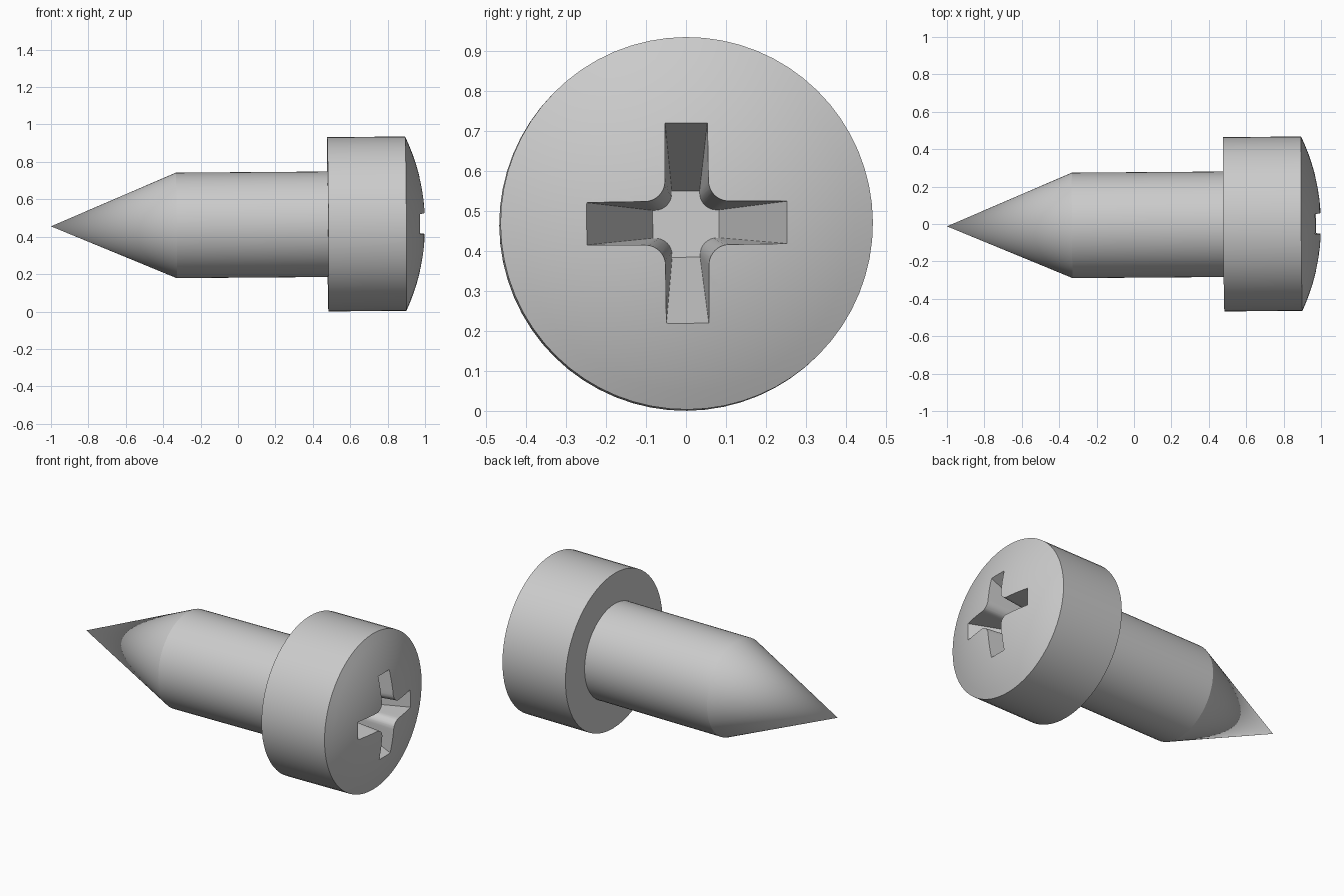
import bpy, bmesh
from math import sin, cos, pi, radians, sqrt
from mathutils import Matrix, Euler

cube = bpy.data.objects.get("Cube")
if cube:
    bpy.data.objects.remove(cube, do_unlink=True)

SEGMENTS = 64
# the whole screw leans very slightly and is rolled a touch about its axis
LEAN = (Matrix.Translation((0, -0.005, 0.463))
        @ Euler((0.007, -0.0075, 0.0075)).to_matrix().to_4x4())

steel = bpy.data.materials.new("grey_steel")
steel.use_nodes = True
colour = (0.6, 0.6, 0.6, 1)
steel.diffuse_color = colour
steel.node_tree.nodes["Principled BSDF"].inputs["Base Color"].default_value = colour


def make_object(name, bm):
    bmesh.ops.recalc_face_normals(bm, faces=bm.faces)
    mesh = bpy.data.meshes.new(name)
    bm.to_mesh(mesh)
    bm.free()
    mesh.materials.append(steel)
    obj = bpy.data.objects.new(name, mesh)
    bpy.context.collection.objects.link(obj)
    obj.matrix_world = LEAN
    return obj


def loft(name, rings):
    """Skin a list of equal-length rings and cap both ends."""
    bm = bmesh.new()
    loops = [[bm.verts.new(p) for p in ring] for ring in rings]
    for a, b in zip(loops, loops[1:]):
        for i in range(len(a)):
            j = (i + 1) % len(a)
            bm.faces.new((a[i], a[j], b[j], b[i]))
    bm.faces.new(loops[0])
    bm.faces.new(loops[-1])
    bmesh.ops.remove_doubles(bm, verts=bm.verts, dist=1e-5)
    return make_object(name, bm)


def turned(name, profile):
    """Lathe (x, radius) points around the x axis."""
    angles = [2 * pi * i / SEGMENTS for i in range(SEGMENTS)]
    return loft(name, [[(x, r * cos(a), r * sin(a)) for a in angles] for x, r in profile])


def cross_ring(x, length, width, fillet):
    """Cross outline with rounded inner corners, at a given depth."""
    quarter = [(length, width)]
    for i in range(9):
        a = pi / 2 * i / 8
        quarter.append((width + fillet * (1 - sin(a)), width + fillet * (1 - cos(a))))
    quarter.append((width, length))
    ring = []
    for c, s in ((1, 0), (0, 1), (-1, 0), (0, -1)):
        ring += [(x, c * y - s * z, s * y + c * z) for y, z in quarter]
    return ring


# pointed shank
shank = turned("shank", [(-1, 1e-6), (-0.33, 0.282), (0.5, 0.282)])

# domed head
HEAD_R, RIM_X, SAG = 0.466, 0.897, 0.104
ball = (HEAD_R ** 2 + SAG ** 2) / (2 * SAG)
head_profile = [(0.48, HEAD_R)]
for k in range(10):
    r = HEAD_R * (1 - k / 10)
    head_profile.append((RIM_X + SAG - ball + sqrt(ball ** 2 - r ** 2), r))
head = turned("head", head_profile)

# tapered cross recess cut into the dome
SURFACE = (0.97, 0.25, 0.053, 0.05)
FLOOR = (0.64, 0.083, 0.035, 0.042)
above = [s + (s - f) * 0.25 for s, f in zip(SURFACE, FLOOR)]
cutter = loft("recess_cutter", [cross_ring(*FLOOR), cross_ring(*above)])
cutter.hide_render = True
cut = head.modifiers.new("recess", 'BOOLEAN')
cut.object = cutter
cut.operation = 'DIFFERENCE'
cut.solver = 'EXACT'
bpy.context.view_layer.update()
bpy.ops.object.select_all(action='DESELECT')
bpy.context.view_layer.objects.active = head
head.select_set(True)
bpy.ops.object.modifier_apply(modifier=cut.name)
bpy.data.objects.remove(cutter, do_unlink=True)

# smooth round surfaces, crisp edges
shank.select_set(True)
bpy.ops.object.shade_smooth_by_angle(angle=radians(20))
